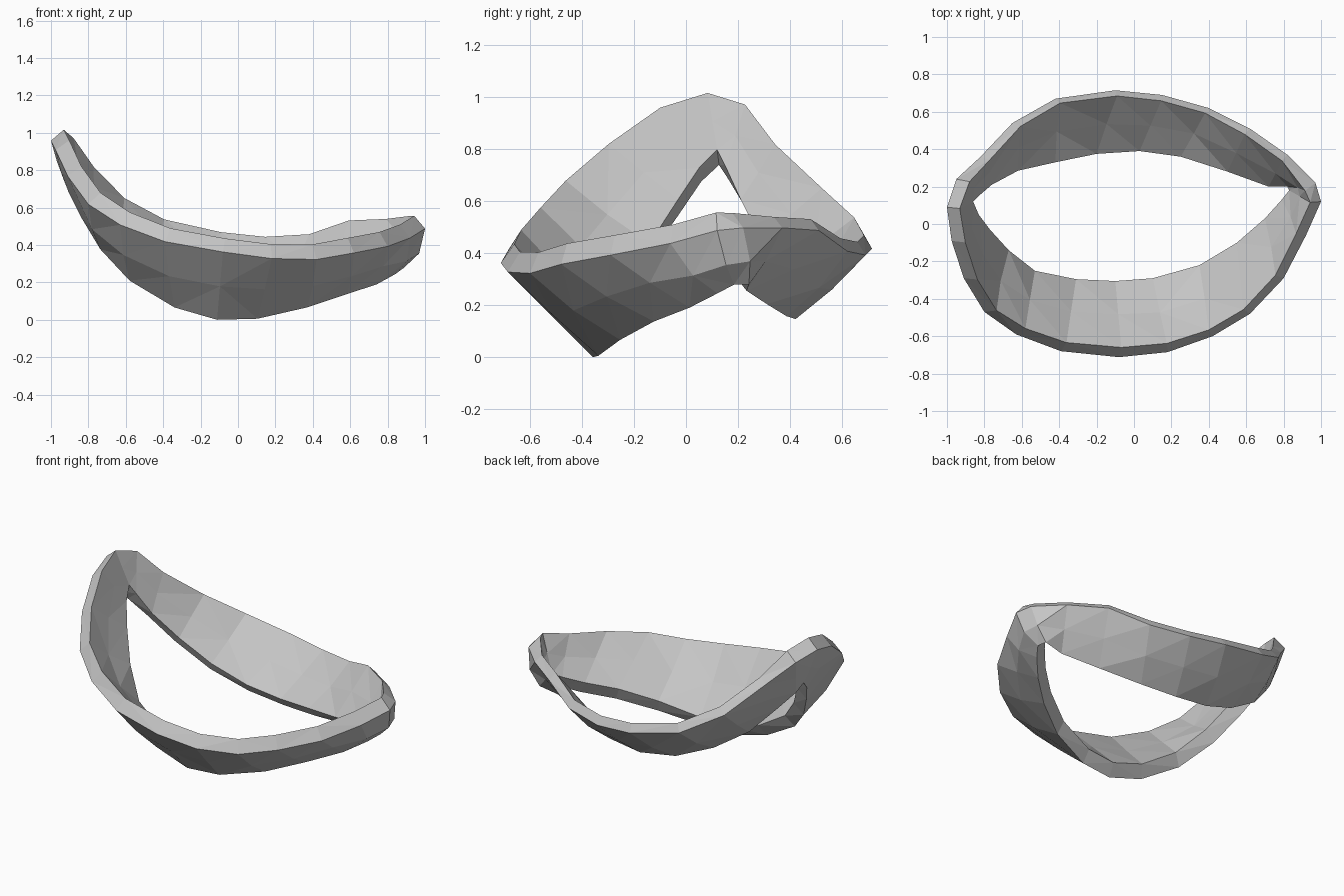
import bpy, bmesh, random
from mathutils import Vector

random.seed(4)

# Stations around the band: outer upper rim x, y, z, then inner lower rim x, y, z
stations = [
    (-1.00, 0.09, 0.95, -0.86, 0.12, 0.79),
    (-0.975, -0.09, 0.90, -0.83, 0.05, 0.72),
    (-0.91, -0.29, 0.76, -0.77, -0.03, 0.60),
    (-0.80, -0.47, 0.61, -0.67, -0.14, 0.43),
    (-0.63, -0.59, 0.50, -0.53, -0.25, 0.27),
    (-0.39, -0.68, 0.41, -0.31, -0.295, 0.13),
    (-0.08, -0.712, 0.355, -0.10, -0.305, 0.065),
    (0.18, -0.685, 0.32, 0.10, -0.29, 0.075),
    (0.42, -0.60, 0.315, 0.35, -0.22, 0.14),
    (0.62, -0.48, 0.35, 0.55, -0.10, 0.21),
    (0.80, -0.29, 0.385, 0.70, 0.03, 0.26),
    (0.92, -0.06, 0.43, 0.79, 0.13, 0.31),
    (1.00, 0.12, 0.48, 0.83, 0.18, 0.34),
    (0.97, 0.22, 0.49, 0.82, 0.20, 0.33),
    (0.82, 0.37, 0.49, 0.72, 0.20, 0.29),
    (0.62, 0.51, 0.48, 0.50, 0.28, 0.24),
    (0.40, 0.62, 0.40, 0.25, 0.36, 0.20),
    (0.15, 0.69, 0.385, 0.03, 0.39, 0.19),
    (-0.10, 0.715, 0.41, -0.20, 0.375, 0.225),
    (-0.42, 0.67, 0.48, -0.42, 0.33, 0.32),
    (-0.65, 0.54, 0.605, -0.62, 0.285, 0.45),
    (-0.82, 0.36, 0.78, -0.76, 0.21, 0.60),
    (-0.95, 0.24, 0.91, -0.83, 0.15, 0.73),
]
tops = [Vector(s[:3]) for s in stations]
lows = [Vector(s[3:]) for s in stations]
count = len(stations)

# Band: a thin sloped slab section carried round the loop
bm = bmesh.new()
rings = []
for i in range(count):
    top, low = tops[i], lows[i]
    tangent = tops[(i + 1) % count] - tops[i - 1]
    out = (low - top).cross(tangent).normalized()
    width = 0.09 if top.y < 0.25 else 0.06
    bulge = 0.03 if top.x > 0.9 else 0.01
    rough = [random.uniform(-0.01, 0.01) for _ in range(2)]
    inner_top, outer_low = top - out * width, low + out * width
    outer_mid = (top + outer_low) / 2 + out * (bulge + rough[0])
    inner_mid = (inner_top + low) / 2 + out * (0.008 + rough[1])
    section = [top, outer_mid, outer_low, low, inner_mid, inner_top]
    rings.append([bm.verts.new(p) for p in section])
for i in range(count):
    a, b = rings[i], rings[(i + 1) % count]
    for j in range(6):
        k = (j + 1) % 6
        bm.faces.new((a[j], a[k], b[k], b[j]))

# Faceted triangles, standing on the ground
bmesh.ops.triangulate(bm, faces=bm.faces[:])
bmesh.ops.recalc_face_normals(bm, faces=bm.faces[:])
floor = min(v.co.z for v in bm.verts)
bmesh.ops.translate(bm, verts=bm.verts[:], vec=(0, 0, -floor))

mesh = bpy.data.meshes.new("curved_band")
bm.to_mesh(mesh)
bm.free()
band = bpy.data.objects.new("curved_band", mesh)
bpy.context.collection.objects.link(band)

grey = bpy.data.materials.new("mid_grey")
grey.diffuse_color = (0.56, 0.56, 0.56, 1)
mesh.materials.append(grey)
